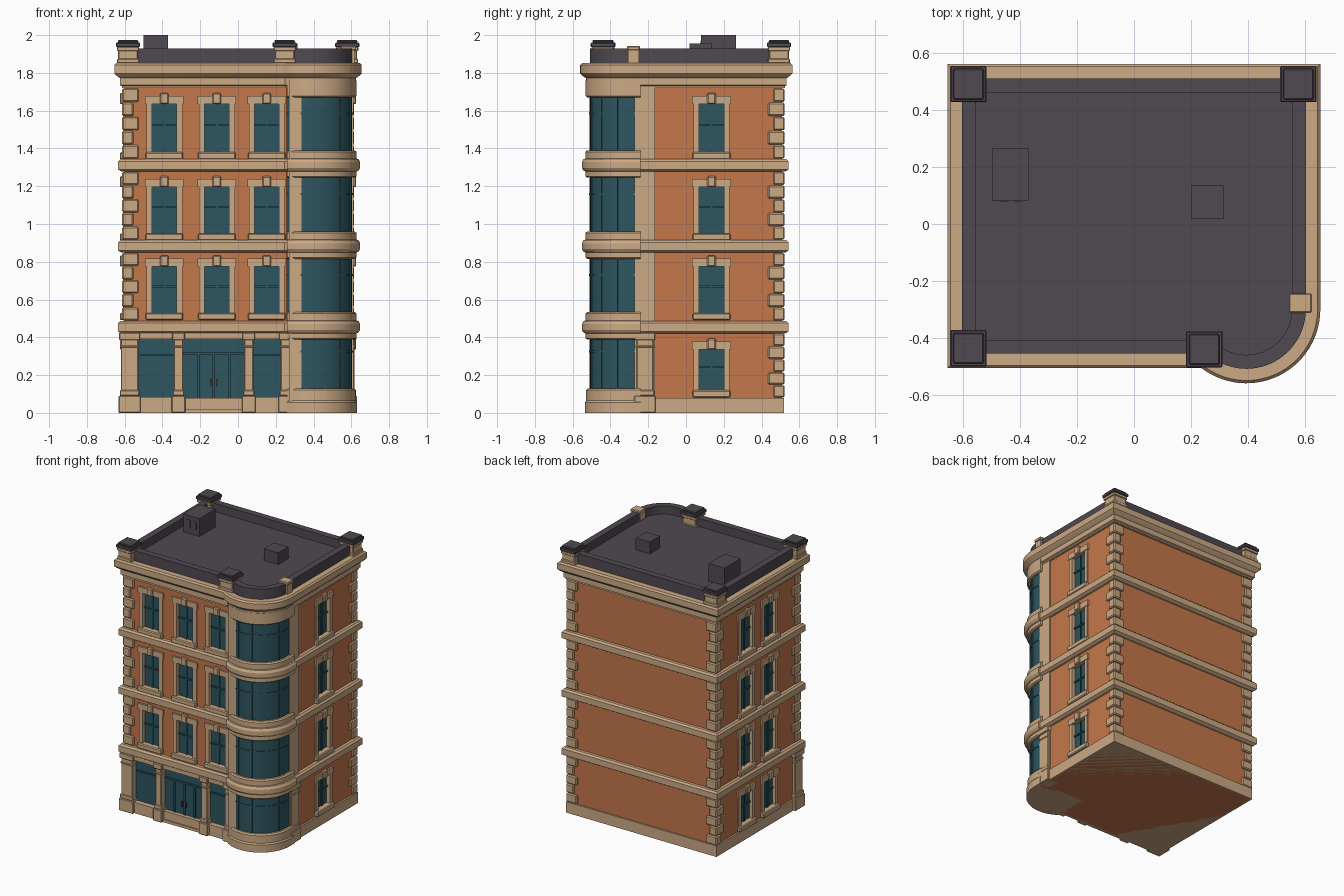
import bpy, bmesh
from math import sin, cos, asin, sqrt, pi, radians
from mathutils import Matrix, Vector

old = bpy.data.objects.get("Cube")
if old:
    bpy.data.objects.remove(old, do_unlink=True)


def material(name, rgb):
    m = bpy.data.materials.new(name)
    m.use_nodes = True
    m.diffuse_color = (*rgb, 1)
    m.node_tree.nodes["Principled BSDF"].inputs["Base Color"].default_value = (*rgb, 1)
    return m


STONE = material("sandstone", (0.60, 0.40, 0.235))
BRICK = material("orange_brick", (0.56, 0.185, 0.07))
GLASS = material("teal_glass", (0.027, 0.092, 0.115))
ROOF = material("dark_roof", (0.08, 0.067, 0.083))
HANDLE = material("door_handle", (0.12, 0.06, 0.05))

# Wall planes and the round corner
X, Y0, Y1 = 0.6, -0.452, 0.508
CX, CY, R = 0.395, -0.3, 0.205
STOREYS = (0.425, 0.853, 1.282)


def finish(name, bm, mat, smooth=False, bevel=0):
    bmesh.ops.recalc_face_normals(bm, faces=bm.faces)
    me = bpy.data.meshes.new(name)
    bm.to_mesh(me)
    bm.free()
    ob = bpy.data.objects.new(name, me)
    bpy.context.collection.objects.link(ob)
    me.materials.append(mat)
    if smooth:
        bpy.ops.object.select_all(action="DESELECT")
        ob.select_set(True)
        bpy.context.view_layer.objects.active = ob
        bpy.ops.object.shade_smooth_by_angle(angle=radians(30))
    if bevel:
        mod = ob.modifiers.new("edge", "BEVEL")
        mod.width = bevel
        mod.segments = 1
    return ob


def add_box(bm, lo, hi, turn=Matrix.Identity(4)):
    lo, hi = Vector(lo), Vector(hi)
    m = turn @ Matrix.Translation((lo + hi) / 2) @ Matrix.Diagonal((*(hi - lo), 1))
    bmesh.ops.create_cube(bm, size=1, matrix=m)


def box(name, lo, hi, mat, turn=Matrix.Identity(4), bevel=0):
    bm = bmesh.new()
    add_box(bm, lo, hi, turn)
    return finish(name, bm, mat, bevel=bevel)


def arc(r, start, n=28):
    return [(CX + r * cos(start * (1 - i / n)), CY + r * sin(start * (1 - i / n))) for i in range(n + 1)]


def house(d):
    r = R + d
    start = -pi + asin((CY - Y0 + d) / r)
    return [(-X - d, Y0 - d)] + arc(r, start) + [(X + d, Y1 + d), (-X - d, Y1 + d)]


def tower(d):
    r = R + d
    start = -pi + asin(sqrt(1 - (0.135 / r) ** 2))
    return [(CX - 0.135, CY)] + arc(r, start) + [(CX + r, -0.24), (CX - 0.135, -0.24)]


def loft(name, outline, profile, mat):
    """Stack outlines of the given (offset, height) pairs and cap both ends."""
    bm = bmesh.new()
    rings = [[bm.verts.new((x, y, z)) for x, y in outline(d)] for d, z in profile]
    n = len(rings[0])
    for a, b in zip(rings, rings[1:]):
        for i in range(n):
            bm.faces.new((a[i], a[(i + 1) % n], b[(i + 1) % n], b[i]))
    bm.faces.new(rings[0])
    bm.faces.new(rings[-1])
    return finish(name, bm, mat, smooth=True)


# Wall frames: local x runs along the wall, local -y points outward
FRONT = Matrix.Translation((0, Y0, 0))
RIGHT = Matrix.Translation((X, 0, 0)) @ Matrix.Rotation(pi / 2, 4, "Z")
LEFT = Matrix.Translation((-X, 0, 0)) @ Matrix.Rotation(-pi / 2, 4, "Z")

windows = []
for z, h in ((0.53, 0.245), (0.95, 0.245), (1.38, 0.255)):
    windows += [(FRONT, u, z, h) for u in (-0.39, -0.112, 0.152)]
for z, h in ((0.12, 0.215), (0.53, 0.245), (0.95, 0.245), (1.38, 0.255)):
    windows += [(RIGHT, 0.135, z, h), (LEFT, -0.16, z, h), (LEFT, 0.11, z, h)]

# Brick body with window and shopfront recesses
body = loft("brick_body", house, [(0, 0), (0, 1.82)], BRICK)
bm = bmesh.new()
for turn, u, z, h in windows:
    add_box(bm, (u - 0.08, -0.05, z - 0.01), (u + 0.08, 0.025, z + h + 0.01), turn)
add_box(bm, (-0.53, -0.05, 0.01), (0.25, 0.03, 0.41), FRONT)
cutter = finish("recess_cutter", bm, BRICK)
cutter.hide_render = True
cut = body.modifiers.new("recesses", "BOOLEAN")
cut.operation, cut.solver, cut.object = "DIFFERENCE", "EXACT", cutter
bpy.context.view_layer.objects.active = body
bpy.ops.object.modifier_apply(modifier=cut.name)
bpy.data.objects.remove(cutter, do_unlink=True)

# Windows
for turn, u, z, h in windows:
    t = z + h
    box("window_glass", (u - 0.08, 0.017, z - 0.01), (u + 0.08, 0.027, t + 0.01), GLASS, turn)
    box("window_mullion", (u - 0.005, 0.01, z), (u + 0.005, 0.02, t), GLASS, turn)
    box("window_rail", (u - 0.066, 0.008, z + h * 0.55), (u + 0.066, 0.02, z + h * 0.55 + 0.01), GLASS, turn)
    for s in (-1, 1):
        a, b = sorted((u + s * 0.065, u + s * 0.095))
        box("window_jamb", (a, -0.008, z - 0.01), (b, 0.026, t + 0.01), STONE, turn)
    box("window_head", (u - 0.102, -0.012, t), (u + 0.102, 0.026, t + 0.042), STONE, turn)
    box("window_keystone", (u - 0.023, -0.026, t), (u + 0.023, 0, t + 0.058), STONE, turn, 0.006)
    box("window_sill", (u - 0.1, -0.026, z - 0.038), (u + 0.1, 0.026, z), STONE, turn, 0.006)

# Plinth, floor bands and cornice
loft("plinth", house, [(0.012, 0), (0.012, 0.08)], STONE).location.z = 0
for b in STOREYS:
    loft("floor_band", house, [(0.018, b - 0.004), (0.034, b + 0.006), (0.034, b + 0.05), (0.022, b + 0.062)], STONE)
loft("frieze", house, [(0.015, 1.72), (0.015, 1.73), (0.025, 1.735), (0.025, 1.785)], STONE)
loft("cornice", house, [(0.025, 1.772), (0.043, 1.785), (0.055, 1.798), (0.055, 1.842), (0.045, 1.853)], STONE)

# Round corner: glazing, rings and glazing bars
loft("corner_glass", tower, [(0.004, 0.05), (0.004, 1.75)], GLASS)
loft("corner_base", tower, [(0.031, 0), (0.031, 0.055), (0.024, 0.065), (0.024, 0.12), (0.016, 0.13)], STONE)
for b in STOREYS:
    loft("corner_ring", tower, [(0.018, b - 0.037), (0.027, b - 0.03), (0.027, b - 0.004), (0.037, b),
                                (0.047, b + 0.015), (0.047, b + 0.045), (0.037, b + 0.062),
                                (0.027, b + 0.064), (0.027, b + 0.1), (0.018, b + 0.108)], STONE)
loft("corner_top_ring", tower, [(0.018, 1.67), (0.027, 1.678), (0.027, 1.76)], STONE)
for low in (0.13, 0.535, 0.963, 1.39):
    high = low + (0.257 if low < 0.2 else 0.28)
    for angle in (-100, -72, -45, -18):
        turn = Matrix.Translation((CX, CY, 0)) @ Matrix.Rotation(radians(angle), 4, "Z")
        box("corner_mullion", (0.2, -0.005, low), (0.214, 0.005, high), GLASS, turn)
    z = low + 0.19
    loft("corner_transom", tower, [(0.008, z), (0.008, z + 0.01)], GLASS)

# Piers beside the round corner
box("corner_pier_front", (0.27, -0.503, 0), (0.335, -0.4, 1.76), STONE)
box("corner_pier_side", (0.5, -0.272, 0), (0.612, -0.165, 1.76), STONE)


# Ground floor pilasters with base and cap
def pilaster(name, x0, x1, y0, y1):
    for part, g, z0, z1 in (("shaft", 0, 0, 0.42), ("foot", 0.012, 0, 0.09), ("foot_step", 0.006, 0.09, 0.12),
                            ("neck", 0.005, 0.345, 0.358), ("cap", 0.01, 0.385, 0.425)):
        box(name + "_" + part, (x0 - g, y0 - g, z0), (x1 + g, y1 + g, z1), STONE, bevel=0.004)


pilaster("left_pilaster", -0.62, -0.528, -0.475, -0.385)
for x, w in ((-0.315, 0.024), (0.057, 0.024), (0.26, 0.034)):
    pilaster("shop_pilaster", x - w, x + w, -0.478, -0.42)
pilaster("side_pilaster", 0.55, 0.617, -0.262, -0.173)

# Shopfront
box("shop_glass", (-0.53, 0.018, 0.01), (0.25, 0.032, 0.41), GLASS, FRONT)
box("shop_fascia", (-0.615, -0.02, 0.392), (0.3, 0.03, 0.43), STONE, FRONT)
for a, b in ((-0.52, -0.33), (0.07, 0.24)):
    box("stall_riser", (a, -0.014, 0), (b, 0.03, 0.07), STONE, FRONT)
    box("shop_sill", (a, -0.02, 0.068), (b, 0.03, 0.083), STONE, FRONT)
    box("shop_transom", (a, 0.01, 0.3), (b, 0.02, 0.31), GLASS, FRONT)
box("door_step", (-0.3, -0.02, 0), (0.04, 0.03, 0.02), STONE, FRONT)
box("door_transom", (-0.29, 0.008, 0.31), (0.04, 0.02, 0.322), GLASS, FRONT)
for x in (-0.21, -0.128, -0.046):
    box("door_stile", (x - 0.006, 0.01, 0.02), (x + 0.006, 0.02, 0.31), GLASS, FRONT)
for s in (-1, 1):
    x = -0.128 + s * 0.016
    box("door_handle", (x - 0.004, 0.0, 0.14), (x + 0.004, 0.012, 0.18), HANDLE, FRONT)


# Corner quoins, alternating long and short
def quoins(sx, sy, floors):
    wall_y = Y1 if sy > 0 else Y0
    for low, high in floors:
        step = (high - low) / 5
        for i in range(5):
            lx, ly = (0.088, 0.06) if i % 2 == 0 else (0.06, 0.088)
            xs = sorted((sx * (X + 0.014), sx * (X + 0.014 - lx)))
            ys = sorted((wall_y + sy * 0.014, wall_y + sy * (0.014 - ly)))
            z = low + i * step
            box("quoin", (xs[0], ys[0], z + 0.002), (xs[1], ys[1], z + step - 0.002), STONE, bevel=0.007)


upper = [(0.487, 0.849), (0.915, 1.278), (1.344, 1.72)]
quoins(-1, -1, upper)
quoins(-1, 1, [(0.08, 0.421)] + upper)
quoins(1, 1, [(0.08, 0.421)] + upper)

# Roof: parapet with its sunken deck
loft("parapet_and_deck", house, [(0.004, 1.84), (0.004, 1.928), (-0.045, 1.928), (-0.045, 1.868)], ROOF)
for x, y in ((-0.582, 0.492), (0.578, 0.492), (-0.582, -0.437), (0.247, -0.441)):
    for part, r, z0, z1, mat in (("foot", 0.058, 1.85, 1.875, STONE), ("block", 0.052, 1.87, 1.92, STONE),
                                 ("collar", 0.059, 1.915, 1.938, STONE), ("cap", 0.064, 1.937, 1.96, ROOF),
                                 ("cap_top", 0.054, 1.96, 1.973, ROOF)):
        box("roof_pier_" + part, (x - r, y - r, z0), (x + r, y + r, z1), mat, bevel=0.004)
box("small_roof_pier", (0.55, -0.306, 1.85), (0.618, -0.25, 1.925), STONE)
box("small_roof_pier_cap", (0.545, -0.312, 1.92), (0.625, -0.244, 1.942), STONE, bevel=0.004)
box("large_roof_hut", (-0.5, 0.08, 1.86), (-0.37, 0.265, 2.0), ROOF)
box("small_roof_hut", (0.2, 0.018, 1.86), (0.315, 0.135, 1.955), ROOF)
for x in (-0.47, -0.42):
    box("roof_hut_vent", (x, 0.077, 1.91), (x + 0.025, 0.082, 1.97), ROOF)
